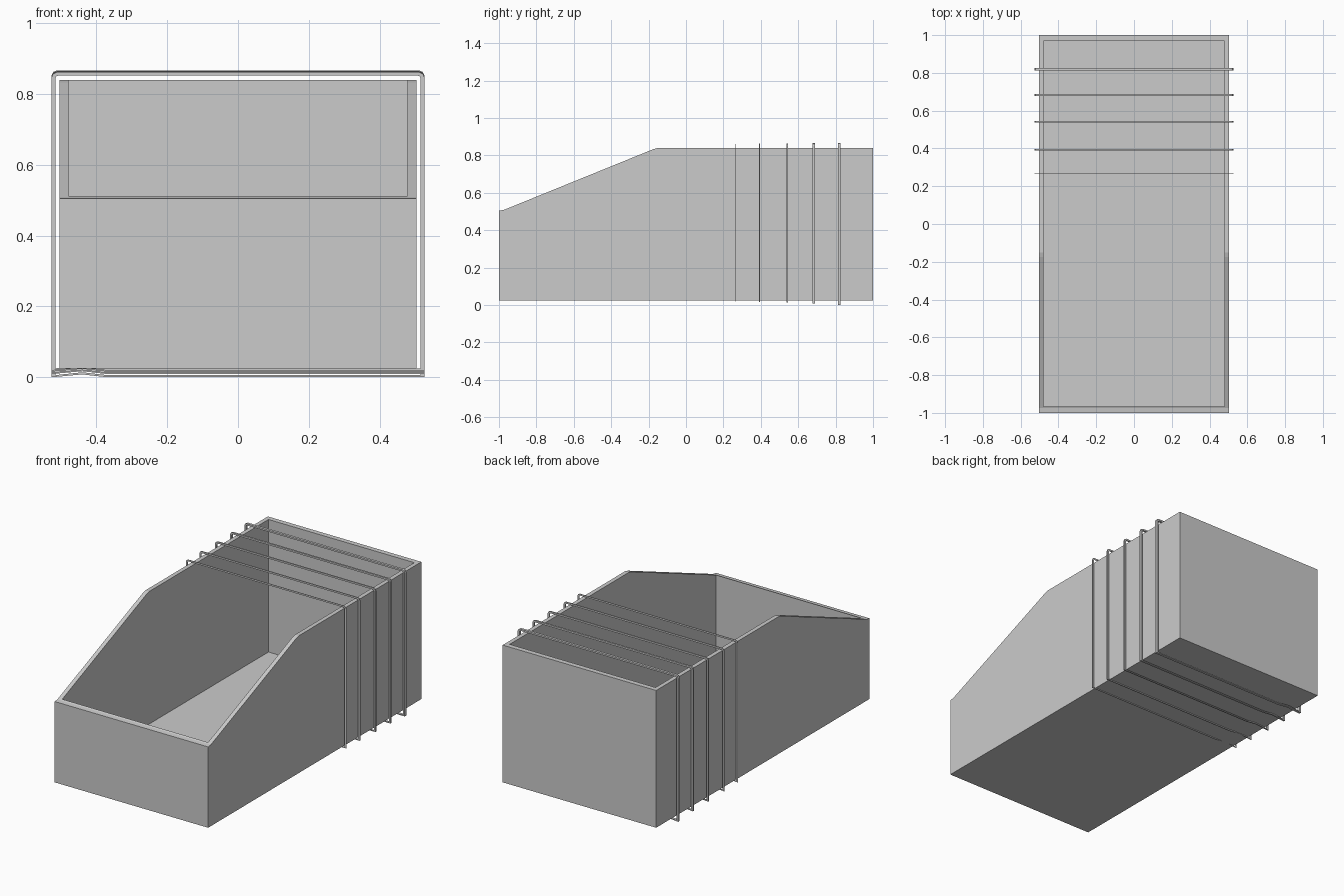
import bpy, bmesh

if "Cube" in bpy.data.objects:
    bpy.data.objects.remove(bpy.data.objects["Cube"])


def make_object(name, bm):
    bmesh.ops.recalc_face_normals(bm, faces=bm.faces)
    mesh = bpy.data.meshes.new(name)
    bm.to_mesh(mesh)
    bm.free()
    obj = bpy.data.objects.new(name, mesh)
    bpy.context.collection.objects.link(obj)
    return obj


def side_prism(name, profile, half_width):
    """Extrude a (y, z) profile across x."""
    bm = bmesh.new()
    left = [bm.verts.new((-half_width, y, z)) for y, z in profile]
    right = [bm.verts.new((half_width, y, z)) for y, z in profile]
    bm.faces.new(left)
    bm.faces.new(right[::-1])
    n = len(profile)
    for i in range(n):
        j = (i + 1) % n
        bm.faces.new((left[i], left[j], right[j], right[i]))
    return make_object(name, bm)


def band(name, y, width, bottom, top):
    """Closed strap frame with a rectangular section around the bin."""
    def ring(half, z0, z1, c):
        kink = 0.008
        return [(-half, z0), (-0.44, z0 + kink), (-0.37, z0), (half, z0),
                (half, z1 - c), (half - 0.3 * c, z1 - 0.3 * c), (half - c, z1),
                (c - half, z1), (0.3 * c - half, z1 - 0.3 * c), (-half, z1 - c)]
    outer = ring(0.527, bottom, top, 0.015)
    inner = ring(0.516, bottom + 0.006, top - 0.01, 0.007)
    bm = bmesh.new()
    loops = [[bm.verts.new((x, y + s * width / 2, z)) for x, z in pts]
             for pts, s in ((outer, -1), (outer, 1), (inner, 1), (inner, -1))]
    n = len(outer)
    for k in range(4):
        a, b = loops[k], loops[(k + 1) % 4]
        for i in range(n):
            j = (i + 1) % n
            bm.faces.new((a[i], a[j], b[j], b[i]))
    return make_object(name, bm)


# Open bin with low front and sloping side walls
body = side_prism("bin_body", [(-1, 0.025), (1, 0.025), (1, 0.84), (-0.15, 0.84),
                               (-0.175, 0.833), (-0.975, 0.508), (-1, 0.505)], 0.504)

# Hollow interior
cutter = side_prism("interior_cutter", [(-0.965, 0.053), (0.97, 0.053),
                                        (0.97, 1.2), (-0.965, 1.2)], 0.479)
cutter.hide_render = True
mod = body.modifiers.new("hollow", 'BOOLEAN')
mod.operation = 'DIFFERENCE'
mod.solver = 'EXACT'
mod.object = cutter
bpy.context.view_layer.objects.active = body
bpy.ops.object.modifier_apply(modifier=mod.name)
bpy.data.objects.remove(cutter, do_unlink=True)

# Five straps, growing thicker towards the back
straps = [(0.265, 0.003, 0.019, 0.862), (0.393, 0.006, 0.016, 0.863),
          (0.541, 0.008, 0.012, 0.864), (0.683, 0.011, 0.009, 0.865),
          (0.819, 0.015, 0.0, 0.867)]
for i, spec in enumerate(straps, 1):
    band(f"strap_{i}", *spec)
